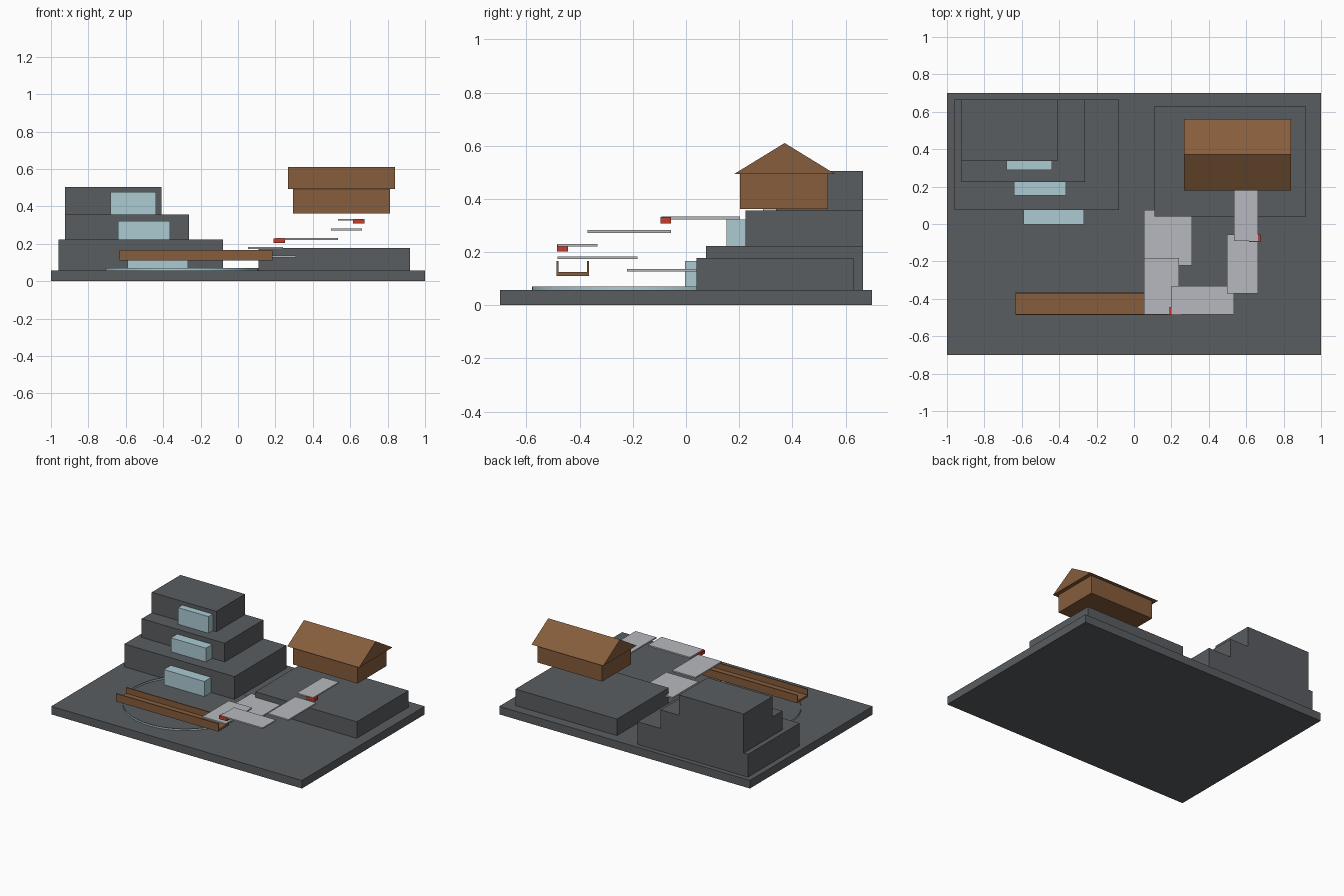
import bpy
import bmesh

cube = bpy.data.objects.get("Cube")
if cube:
    bpy.data.objects.remove(cube, do_unlink=True)


def material(name, r, g, b):
    mat = bpy.data.materials.new(name)
    mat.use_nodes = True
    mat.diffuse_color = (r, g, b, 1)
    shader = next(n for n in mat.node_tree.nodes if n.type == "BSDF_PRINCIPLED")
    shader.inputs["Base Color"].default_value = (r, g, b, 1)
    return mat


rock = material("rock grey", 0.1, 0.11, 0.118)
water = material("pale water blue", 0.41, 0.6, 0.65)
timber = material("timber brown", 0.24, 0.11, 0.045)
paving = material("paving grey", 0.47, 0.485, 0.52)
red = material("marker red", 0.56, 0.045, 0.025)


def add_object(name, bm, mat):
    bmesh.ops.recalc_face_normals(bm, faces=bm.faces)
    mesh = bpy.data.meshes.new(name)
    bm.to_mesh(mesh)
    bm.free()
    mesh.materials.append(mat)
    obj = bpy.data.objects.new(name, mesh)
    bpy.context.collection.objects.link(obj)
    return obj


def extrude_x(name, profile, x, mat):
    """Sweep a closed (y, z) profile along x."""
    bm = bmesh.new()
    face = bm.faces.new([bm.verts.new((x[0], y, z)) for y, z in profile])
    grown = bmesh.ops.extrude_face_region(bm, geom=[face])["geom"]
    verts = [v for v in grown if isinstance(v, bmesh.types.BMVert)]
    bmesh.ops.translate(bm, verts=verts, vec=(x[1] - x[0], 0, 0))
    return add_object(name, bm, mat)


def box(name, x, y, z, mat):
    profile = [(y[0], z[0]), (y[1], z[0]), (y[1], z[1]), (y[0], z[1])]
    return extrude_x(name, profile, x, mat)


# Ground and rock terraces
GROUND = 0.058
box("ground_slab", (-1, 1), (-0.7, 0.7), (0, GROUND), rock)
box("lower_terrace", (-0.96, -0.08), (0.075, 0.665), (GROUND, 0.222), rock)
box("middle_terrace", (-0.925, -0.263), (0.224, 0.665), (0.222, 0.357), rock)
box("upper_terrace", (-0.925, -0.41), (0.338, 0.665), (0.357, 0.504), rock)
box("house_terrace", (0.11, 0.92), (0.04, 0.63), (GROUND, 0.177), rock)

# Waterfalls in front of each terrace
box("lower_waterfall", (-0.59, -0.267), (-0.003, 0.078), (GROUND, 0.167), water)
box("middle_waterfall", (-0.642, -0.363), (0.153, 0.224), (0.222, 0.322), water)
box("upper_waterfall", (-0.682, -0.438), (0.29, 0.338), (0.357, 0.477), water)

# Pond rim, an open band
bm = bmesh.new()
bmesh.ops.create_cone(bm, cap_ends=False, segments=48, radius1=0.41,
                      radius2=0.41, depth=0.014)
bmesh.ops.translate(bm, verts=bm.verts, vec=(-0.3, -0.17, 0.064))
for f in bm.faces:
    f.smooth = True
add_object("pond_rim", bm, water)

# House
box("house_walls", (0.295, 0.812), (0.203, 0.535), (0.362, 0.493), timber)
extrude_x("house_roof", [(0.18, 0.493), (0.562, 0.493), (0.371, 0.61)],
          (0.267, 0.84), timber)

# Open-ended trough
outer, inner = (-0.487, -0.365), (-0.48, -0.372)
low, floor, top = 0.11, 0.125, 0.167
extrude_x("trough", [(outer[0], low), (outer[1], low), (outer[1], top),
                     (inner[1], top), (inner[1], floor), (inner[0], floor),
                     (inner[0], top), (outer[0], top)], (-0.633, 0.184), timber)

# Descending walkway slabs
slabs = [((0.535, 0.663), (-0.092, 0.203), 0.333),
         ((0.497, 0.663), (-0.371, -0.056), 0.282),
         ((0.2, 0.535), (-0.484, -0.332), 0.231),
         ((0.054, 0.241), (-0.484, -0.183), 0.183),
         ((0.054, 0.311), (-0.221, 0.075), 0.137)]
for i, (x, y, z) in enumerate(slabs):
    box(f"walkway_slab_{i + 1}", x, y, (z - 0.01, z), paving)

# Red blocks under the walkway corners
box("upper_red_block", (0.614, 0.677), (-0.095, -0.056), (0.308, 0.331), red)
box("lower_red_block", (0.189, 0.252), (-0.486, -0.443), (0.203, 0.228), red)
